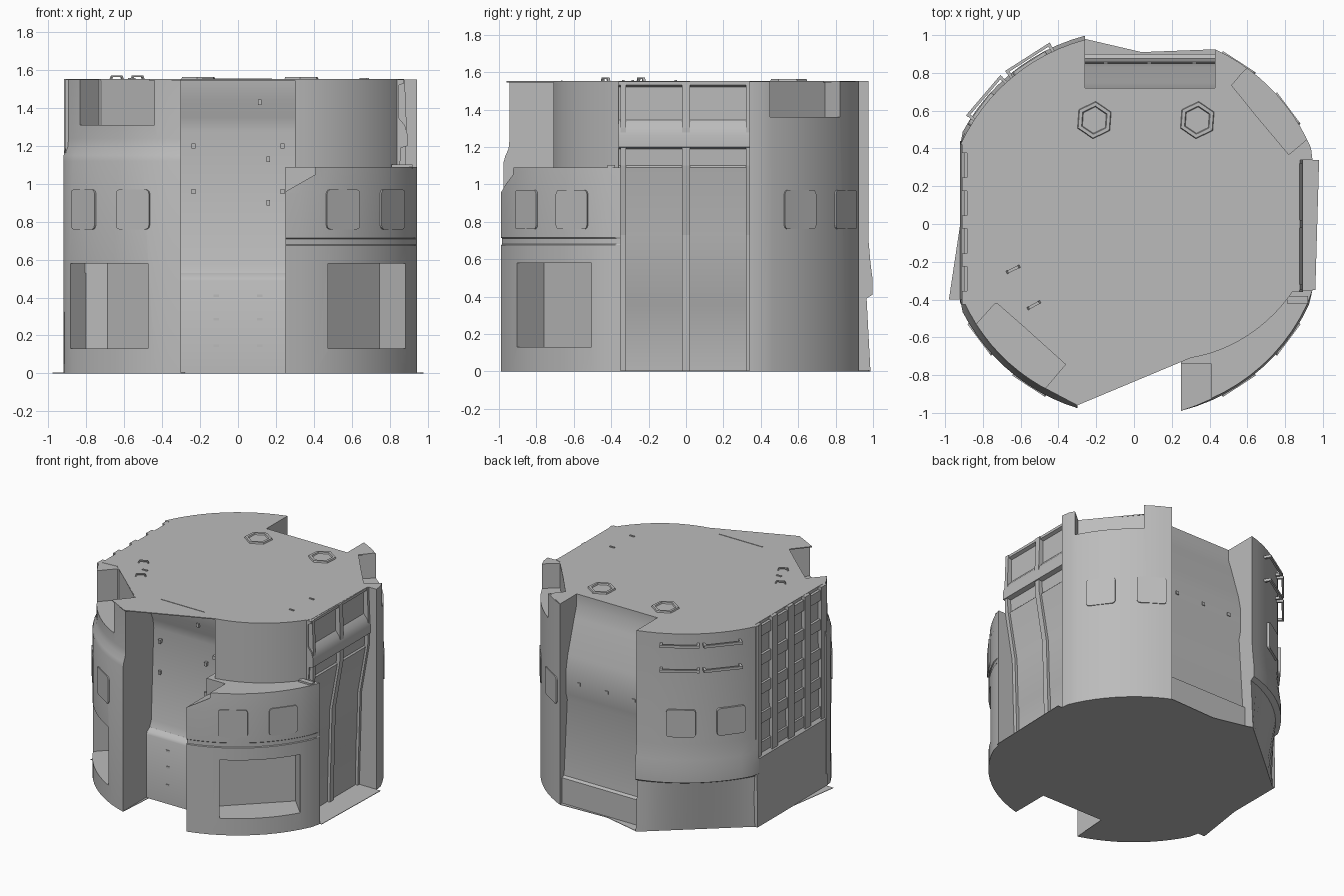
import bpy, bmesh, math
from mathutils import Matrix, Vector

if "Cube" in bpy.data.objects:
    bpy.data.objects.remove(bpy.data.objects["Cube"])

grey = bpy.data.materials.new("concrete_grey")
grey.diffuse_color = (0.5, 0.5, 0.5, 1)
grey.use_nodes = True
grey.node_tree.nodes["Principled BSDF"].inputs["Base Color"].default_value = grey.diffuse_color
TOP = 1.55


def make(name, bm, smooth=True):
    bmesh.ops.recalc_face_normals(bm, faces=bm.faces)
    me = bpy.data.meshes.new(name)
    bm.to_mesh(me)
    bm.free()
    ob = bpy.data.objects.new(name, me)
    bpy.context.collection.objects.link(ob)
    me.materials.append(grey)
    if smooth:
        bpy.ops.object.select_all(action='DESELECT')
        ob.select_set(True)
        bpy.context.view_layer.objects.active = ob
        bpy.ops.object.shade_smooth_by_angle(angle=math.radians(30))
    return ob


def loft(name, rings, smooth=True):
    bm = bmesh.new()
    vs = [[bm.verts.new(p) for p in r] for r in rings]
    n = len(vs[0])
    for a, b in zip(vs, vs[1:]):
        for i in range(n):
            j = (i + 1) % n
            bm.faces.new((a[i], a[j], b[j], b[i]))
    bm.faces.new(vs[0][::-1])
    bm.faces.new(vs[-1])
    return make(name, bm, smooth)


def prism(name, pts, axis, lo, hi, smooth=True):
    """Extrude a 2D outline along one axis."""
    put = {'x': lambda a, b, t: (t, a, b), 'y': lambda a, b, t: (a, t, b),
           'z': lambda a, b, t: (a, b, t)}[axis]
    return loft(name, [[put(a, b, t) for a, b in pts] for t in (lo, hi)], smooth)


def box(name, x0, x1, y0, y1, z0, z1, rot=0.0):
    ob = prism(name, [(x0, y0), (x1, y0), (x1, y1), (x0, y1)], 'z', z0, z1, False)
    ob.data.transform(Matrix.Rotation(rot, 4, 'Z'))
    return ob


def arc(cx, cy, r0, r1=None, bulge=1.0, n=12):
    """Arc in one quadrant, from the wall x = cx to the wall y = cy."""
    r1 = r1 or r0
    a0, a1 = math.acos(abs(cx) / r0), math.asin(abs(cy) / r1)
    sx, sy = math.copysign(1, cx), math.copysign(1, cy)
    widest = 0.945 if sx > 0 else 0.92
    pts = []
    for i in range(n + 1):
        t = i / n
        a, r = a0 + (a1 - a0) * t, r0 + (r1 - r0) * t
        pts.append(Vector((sx * min(r * math.cos(a), widest), sy * r * math.sin(a))))
    return [tuple(pts[0].lerp(pts[-1], i / n).lerp(p, bulge)) for i, p in enumerate(pts)]


def sector(name, cx, cy, rings):
    out = []
    for r0, r1, z, bulge in rings:
        out.append([(x, y, z) for x, y in arc(cx, cy, r0, r1, bulge) + [(cx, cy)]])
    return loft(name, out)


def cut(ob, cutter):
    cutter.hide_render = True
    m = ob.modifiers.new("cut", 'BOOLEAN')
    m.operation, m.solver, m.object = 'DIFFERENCE', 'EXACT', cutter
    bpy.ops.object.select_all(action='DESELECT')
    ob.select_set(True)
    bpy.context.view_layer.objects.active = ob
    bpy.ops.object.modifier_apply(modifier=m.name)
    bpy.data.objects.remove(cutter, do_unlink=True)


def direction(sx, sy, deg):
    a = math.radians(deg)
    return math.atan2(sy * math.sin(a), sx * math.cos(a))


# corner blocks
R = 1.02
fl = sector("front_left_block", -0.3, -0.4, [(R, R, 0, 1), (R, R, 1.12, 1), (1.012, 1.012, 1.15, 1),
            (0.995, 0.995, 1.19, 1), (0.99, 0.99, 1.24, 1), (0.99, 0.99, TOP, 1)])
fr = sector("front_right_block", 0.25, -0.35, [(R, R, 0, 1), (R, R, 0.675, 1), (1.014, 1.014, 0.68, 1),
            (1.014, 1.014, 0.71, 1), (R, R, 0.715, 1), (R, R, 0.95, 1), (1.01, 1.01, 1.09, 1)])
fu = sector("front_right_upper_tower", 0.3, -0.33, [(0.77, 0.92, 1.0, 1), (0.77, 0.92, TOP, 1)])
br = sector("back_right_block", 0.43, 0.34, [(R, R, 0, 1), (R, R, TOP, 1)])
bl = sector("back_left_block", -0.26, 0.42, [(R, R, 0, 0.0), (1.0, 1.0, 0.39, 0.9), (1.03, 1.03, 0.41, 1),
            (1.03, 1.03, 0.50, 1), (R, R, 0.58, 1), (1.01, 1.01, 0.7, 1), (1.01, 1.01, TOP, 1)])

# large lower openings at the front
for ob, sx in ((fl, -1), (fr, 1)):
    cut(ob, box("opening_cutter", 0.78, 1.2, -0.285, 0.285, 0.13, 0.58, direction(sx, -1, 46)))
# roof notches and the clipped top corner
cut(fl, box("notch_cutter", 0.795, 1.2, -0.265, 0.265, 1.31, 1.7, direction(-1, -1, 48)))
cut(br, box("notch_cutter", 0.864, 1.2, -0.245, 0.245, 1.36, 1.7, direction(1, 1, 40)))
cut(fr, prism("corner_cutter", [(0.2, 0.93), (0.41, 1.05), (0.41, 1.2), (0.2, 1.2)], 'y', -1.1, -0.74, False))

# rounded windows, two on each corner block
for sx, sy, label in ((-1, -1, "front_left"), (1, -1, "front_right"), (1, 1, "back_right"), (-1, 1, "back_left")):
    for deg in (36.8, 57):
        pts = []
        for k, (u, v) in enumerate(((1, 1), (-1, 1), (-1, -1), (1, -1))):
            for s in range(4):
                a = math.radians(90 * k + 30 * s)
                pts.append((u * 0.082 + 0.022 * math.cos(a), 0.865 + v * 0.083 + 0.022 * math.sin(a)))
        w = prism(label + "_window", pts, 'x', 1.0, 1.024, False)
        w.data.transform(Matrix.Rotation(direction(sx, sy, deg), 4, 'Z'))

# front recess wall: lower step, cove and upper wall
prism("front_recess_wall", [(-0.3, 0), (-0.69, 0), (-0.69, 0.49), (-0.68, 0.51), (-0.65, 0.53), (-0.63, 0.58),
      (-0.60, 1.28), (-0.61, 1.35), (-0.65, 1.44), (-0.66, TOP), (-0.3, TOP)], 'x', -0.31, 0.31)
# back recess wall: sloping top, waist and base ledge
prism("back_recess_wall", [(0.3, 0), (0.90, 0), (0.90, 0.2), (0.875, 0.21), (0.835, 0.78), (0.85, 0.83),
      (0.85, 1.02), (0.83, 1.12), (0.75, 1.38), (0.72, 1.47), (0.72, TOP), (0.3, TOP)], 'x', -0.27, 0.44)
# right side wall leaning outward, with a bulge under the top panels
prism("right_recess_wall", [(0.4, 0), (0.78, 0), (0.785, 0.35), (0.79, 0.36), (0.80, 0.73), (0.865, 1.09),
      (0.855, 1.10), (0.86, 1.19), (0.895, 1.20), (0.895, 1.26), (0.88, 1.31), (0.85, 1.345), (0.85, 1.52),
      (0.875, 1.53), (0.875, TOP), (0.4, TOP)], 'y', -0.36, 0.36)
for y, w in ((-0.335, 0.015), (0, 0.022), (0.335, 0.015)):
    prism("right_rib", [(0.6, 0), (0.80, 0), (0.82, 0.73), (0.885, 1.1), (0.89, 1.3), (0.88, TOP), (0.6, TOP)],
          'y', y - w, y + w, False)
# left side wall with a grid of sunken panels
prism("left_side_wall", [(-0.4, 0), (-0.92, 0), (-0.915, 0.52), (-0.885, 0.55), (-0.88, TOP), (-0.4, TOP)],
      'y', -0.42, 0.44)
for i in range(5):
    y = -0.39 + i * 0.2
    box("left_rib", -0.91, -0.8, y - 0.035, y + 0.035, 0.53, TOP)
for i in range(5):
    z = 0.585 + i * 0.225
    box("left_cross_bar", -0.9, -0.8, -0.4, 0.42, z - 0.04, z + 0.04)

# roof and floor plates
roof = [(-0.26, 0.72)] + arc(-0.26, 0.42, 1.01) + [(-0.885, 0.42), (-0.885, -0.4), (-0.76, -0.39), (-0.36, -0.74),
       (-0.47, -0.87), (-0.3, -0.96)] + arc(0.3, -0.33, 0.77, 0.92) + [(0.875, 0.34), (0.825, 0.353),
       (0.517, 0.734), (0.59, 0.82), (0.43, 0.925), (0.43, 0.72)]
prism("roof_plate", roof, 'z', TOP - 0.005, TOP + 0.002, False)
floor = [(0.04, 0.91), (-0.26, 0.98), (-0.9, 0.42), (-0.92, 0), (-0.98, -0.4)] + arc(-0.3, -0.4, R)[::-1] + \
        [(-0.28, -0.69), (0.25, -0.69)] + arc(0.25, -0.35, R) + [(0.96, -0.35), (0.98, 0.34)] + \
        arc(0.43, 0.34, R)[::-1]
prism("floor_plate", floor, 'z', 0, 0.004, False)

# hexagonal roof hatches
for x in (-0.21, 0.335):
    def hexagon(r, z):
        return [(x + r * math.cos(k * math.pi / 3 + 0.45), 0.55 + r * math.sin(k * math.pi / 3 + 0.45), z)
                for k in range(6)]
    loft("roof_hatch", [hexagon(0.1, TOP), hexagon(0.095, 1.563), hexagon(0.075, 1.563), hexagon(0.07, 1.553)], False)

# small roof handles and plates
for x, y, a in ((-0.64, -0.24, 0.45), (-0.53, -0.43, 0.5)):
    h = prism("roof_handle", [(-0.04, 0), (-0.03, 0.022), (0.03, 0.022), (0.04, 0), (0.03, 0),
                              (0.025, 0.014), (-0.025, 0.014), (-0.03, 0)], 'y', -0.008, 0.008, False)
    h.data.transform(Matrix.Translation((x, y, TOP)) @ Matrix.Rotation(a, 4, 'Z'))
box("roof_seam", -0.19, 0.18, -0.667, -0.66, TOP, 1.555)
for x, y in ((0.67, -0.055), (0.66, -0.285), (-0.56, -0.335)):
    box("roof_clip", x - 0.02, x + 0.02, y - 0.006, y + 0.006, TOP, 1.558)
box("ledge_clip", 0.81, 0.92, -0.42, -0.38, 1.08, 1.103)

# bolts on the front recess and clips higher up
for x in (-0.115, 0.115):
    for z in (0.145, 0.285, 0.41):
        box("front_bolt", x - 0.014, x + 0.014, -0.695, -0.68, z - 0.007, z + 0.007)
for x, z in ((0.115, 1.43), (0.16, 1.13), (0.16, 0.9), (-0.235, 1.2), (0.235, 1.2), (-0.235, 0.96), (0.235, 0.96)):
    box("front_clip", x - 0.01, x + 0.01, -0.63 if z < 1.4 else -0.66, -0.59, z - 0.014, z + 0.014)
for x in (-0.15, 0.08, 0.32):
    box("back_clip", x - 0.012, x + 0.012, 0.8, 0.857, 0.92, 0.945)

# two levels of rails on the back left block
for deg in (40.5, 57.5):
    for z in (1.28, 1.47):
        rot = direction(-1, 1, deg)
        box("back_rail", 1.035, 1.05, -0.14, 0.14, z - 0.01, z + 0.01, rot)
        for s in (-0.13, 0.13):
            box("rail_bracket", 0.98, 1.04, s - 0.008, s + 0.008, z - 0.01, z + 0.01, rot)
